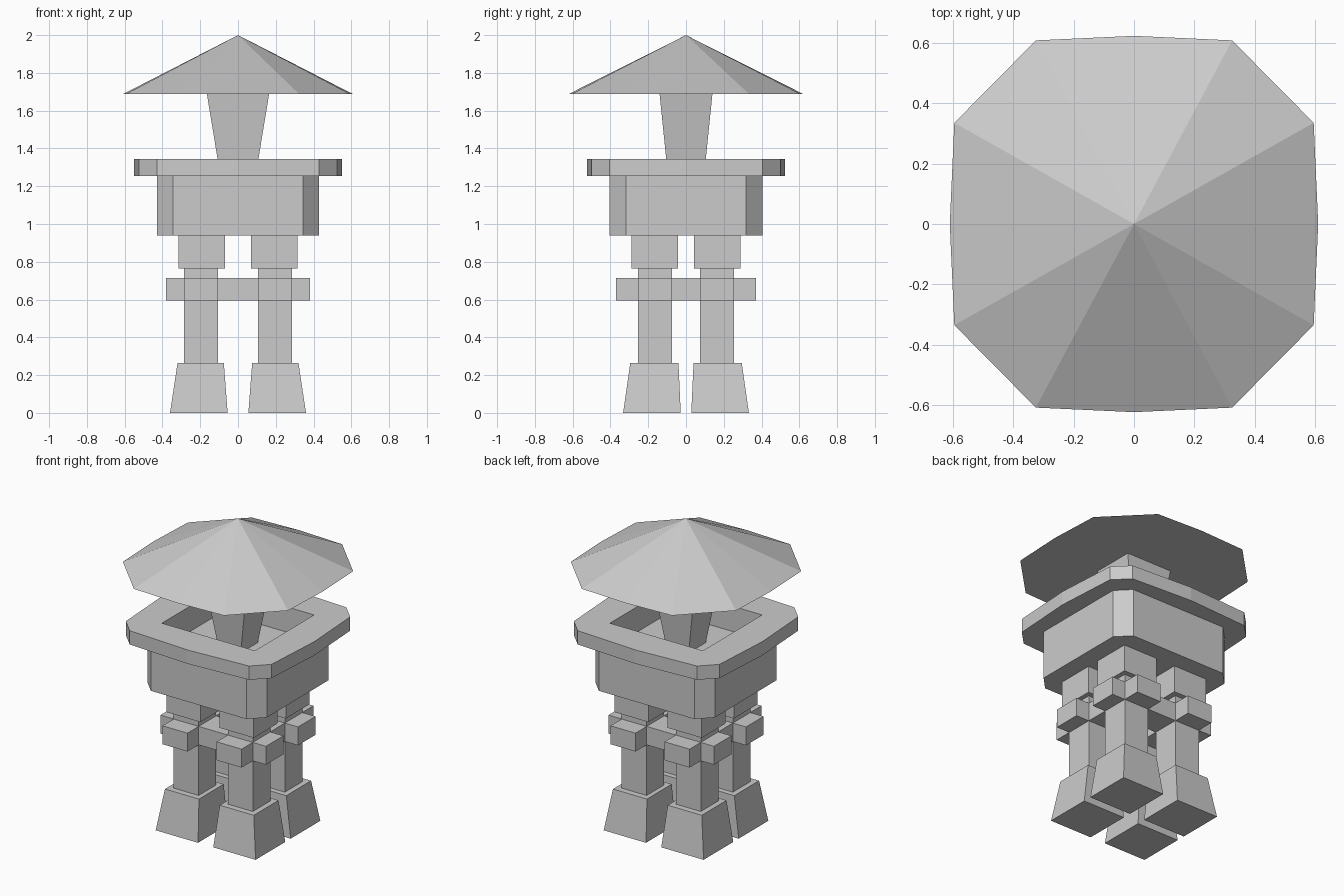
import bpy
import bmesh

cube = bpy.data.objects.get("Cube")
if cube:
    bpy.data.objects.remove(cube, do_unlink=True)

stone = bpy.data.materials.new("grey_stone")
stone.use_nodes = True
GREY = (0.6, 0.6, 0.6, 1)
stone.diffuse_color = GREY
shader = next(n for n in stone.node_tree.nodes if n.type == 'BSDF_PRINCIPLED')
shader.inputs["Base Color"].default_value = GREY


def finish(name, bm):
    bmesh.ops.recalc_face_normals(bm, faces=bm.faces)
    mesh = bpy.data.meshes.new(name)
    bm.to_mesh(mesh)
    bm.free()
    mesh.materials.append(stone)
    obj = bpy.data.objects.new(name, mesh)
    bpy.context.collection.objects.link(obj)
    return obj


def bridge(bm, a, b):
    """Join two vertex loops with quads."""
    for i in range(len(a)):
        j = (i + 1) % len(a)
        bm.faces.new((a[i], a[j], b[j], b[i]))


def loft(name, bottom, top, z0, z1):
    """Closed solid between two outlines."""
    bm = bmesh.new()
    low = [bm.verts.new((x, y, z0)) for x, y in bottom]
    high = [bm.verts.new((x, y, z1)) for x, y in top]
    bridge(bm, low, high)
    bm.faces.new(low)
    bm.faces.new(high)
    return finish(name, bm)


def rect(x0, x1, y0, y1):
    return [(x0, y0), (x1, y0), (x1, y1), (x0, y1)]


def centred(hx, hy):
    return rect(-hx, hx, -hy, hy)


def mirrored(quarter):
    """Full outline from a first-quadrant run going from +x towards +y."""
    pts = list(quarter)
    pts += [(-x, y) for x, y in reversed(quarter)]
    pts += [(-x, -y) for x, y in quarter]
    pts += [(x, -y) for x, y in reversed(quarter)]
    return list(dict.fromkeys((x + 0.0, y + 0.0) for x, y in pts))


# Four legs: splayed foot, post and square capital
LX, LY = 0.195, 0.165
for sx, side in ((1, "left"), (-1, "right")):
    for sy, end in ((-1, "front"), (1, "back")):
        tag = f"{end}_{side}"

        def place(x0, x1, y0, y1):
            return [(sx * x, sy * y) for x, y in rect(x0, x1, y0, y1)]

        post = place(LX - 0.09, LX + 0.09, LY - 0.09, LY + 0.09)
        cap = place(0.07, 0.315, 0.042, 0.288)
        loft(f"foot_{tag}", place(0.055, 0.36, 0.028, 0.333),
             place(0.075, 0.32, 0.04, 0.295), 0, 0.265)
        loft(f"leg_{tag}", post, post, 0.265, 0.77)
        loft(f"capital_{tag}", cap, cap, 0.765, 0.94)

# Cross beams through the legs
for s, side, end in ((1, "left", "back"), (-1, "right", "front")):
    along_x = rect(-0.38, 0.38, s * LY - 0.09, s * LY + 0.09)
    along_y = rect(s * LX - 0.09, s * LX + 0.09, -0.37, 0.37)
    loft(f"beam_{end}", along_x, along_x, 0.595, 0.715)
    loft(f"beam_{side}", along_y, along_y, 0.595, 0.715)

# Basin: chamfered body, overhanging rim and a sunken floor in one shell
FLOOR, RIM_LOW, RIM_TOP = 1.18, 1.255, 1.345
body = mirrored([(0.43, 0.318), (0.345, 0.405)])
rim = mirrored([(0.55, 0), (0.525, 0.405), (0.43, 0.5), (0, 0.525)])
opening = centred(0.335, 0.305)

bm = bmesh.new()


def loop(points, z):
    return [bm.verts.new((x, y, z)) for x, y in points]


def ring_face(outer, inner):
    """Flat face with a hole, filled between two loops."""
    edges = []
    for ring in (outer, inner):
        for i, v in enumerate(ring):
            w = ring[(i + 1) % len(ring)]
            edges.append(bm.edges.get((v, w)) or bm.edges.new((v, w)))
    bmesh.ops.triangle_fill(bm, edges=edges, use_beauty=True)


body_low, body_top = loop(body, 0.94), loop(body, RIM_LOW)
rim_low, rim_top = loop(rim, RIM_LOW), loop(rim, RIM_TOP)
hole_top, hole_floor = loop(opening, RIM_TOP), loop(opening, FLOOR)
bm.faces.new(body_low)
bridge(bm, body_low, body_top)
bridge(bm, rim_low, rim_top)
bridge(bm, hole_top, hole_floor)
bm.faces.new(hole_floor)
ring_face(rim_low, body_top)
ring_face(rim_top, hole_top)
finish("basin", bm)

# Tapered roof post standing in the basin
loft("roof_post", centred(0.081, 0.088), centred(0.165, 0.14), FLOOR, 1.69)

# Faceted pointed roof with a flat underside
bm = bmesh.new()
eaves = loop(mirrored([(0.61, 0), (0.595, 0.335), (0.325, 0.608), (0, 0.623)]), 1.687)
apex = bm.verts.new((0, 0, 2))
for i, v in enumerate(eaves):
    bm.faces.new((v, eaves[(i + 1) % len(eaves)], apex))
bm.faces.new(eaves)
finish("roof", bm)
